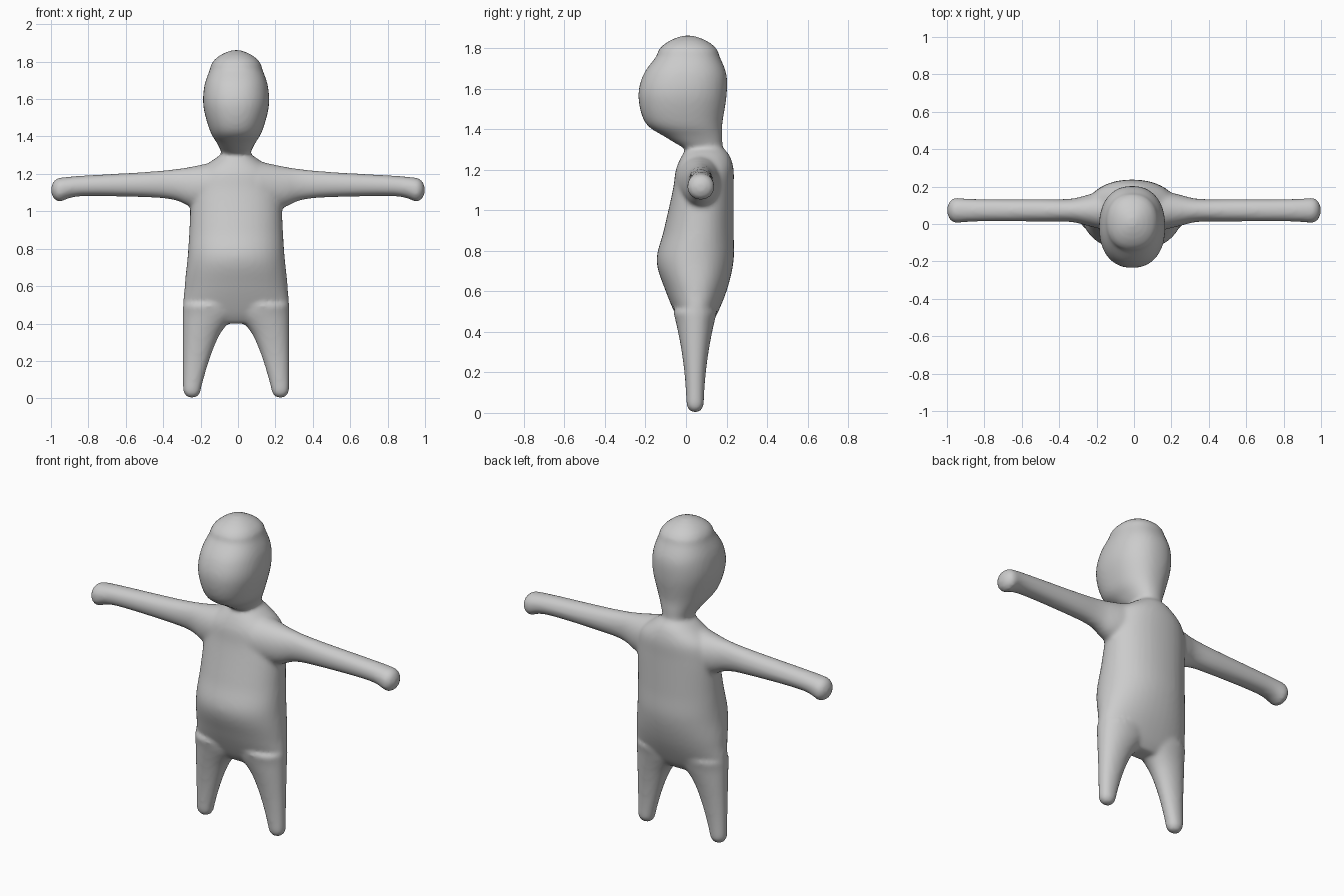
import bpy, bmesh, math
from mathutils import Vector

SIDES = 40
STEPS = 6

cube = bpy.data.objects.get("Cube")
if cube:
    bpy.data.objects.remove(cube, do_unlink=True)


def smooth_rows(rows):
    """Catmull-Rom interpolation between section rows."""
    rows = [Vector(row) for row in rows]
    result = []
    for i, (start, end) in enumerate(zip(rows, rows[1:])):
        before = rows[max(i - 1, 0)]
        after = rows[min(i + 2, len(rows) - 1)]
        tangent_in, tangent_out = (end - before) / 2, (after - start) / 2
        for step in range(STEPS):
            t = step / STEPS
            blend = t * t * (3 - 2 * t)
            result.append(start.lerp(end, blend)
                          + tangent_in * t * (1 - t) ** 2
                          - tangent_out * t * t * (1 - t))
    return result + [rows[-1]]


def dome_rows(row, height, taper):
    """Close the last section with a rounded end."""
    position, *size = row
    centre_a, half_a, centre_b, half_b = size
    result = []
    for step in range(1, STEPS):
        angle = math.pi / 2 * step / STEPS
        shrink = math.cos(angle) ** taper
        result.append((position + height * math.sin(angle),
                       centre_a, half_a * shrink, centre_b, half_b * shrink))
    return result


def superellipse(angle, power):
    """Point on a unit outline, squarer as the power rises."""
    return [math.copysign(abs(value) ** (2 / power), value)
            for value in (math.cos(angle), math.sin(angle))]


def loft(bm, rows, place, power, dome=0, taper=1):
    """Skin sections of (position, centre a, half a, centre b, half b)."""
    sections = smooth_rows(rows)
    if dome:
        sections += dome_rows(sections[-1], dome, taper)
    outline = [superellipse(math.tau * i / SIDES, power) for i in range(SIDES)]
    rings = [[bm.verts.new(place(position, centre_a + half_a * u, centre_b + half_b * v))
              for u, v in outline]
             for position, centre_a, half_a, centre_b, half_b in sections]
    for ring, following in zip(rings, rings[1:]):
        for i in range(SIDES):
            bm.faces.new((ring[i - 1], ring[i], following[i], following[i - 1]))
    bm.faces.new(rings[0])
    bm.faces.new(rings[-1])


def upright(z, half_width, front, back):
    """Section of the head or torso, set by its front and back lines."""
    return z, -0.01, half_width, (front + back) / 2, (back - front) / 2


def leg_section(z):
    """Straight outer side, arched inner side, deeper towards the hip."""
    outer = 0.285
    inner = 0.2 * math.sqrt(max(0, 1 - z / 0.42))
    depth = 0.043 + 0.26 * z * z
    return z, (outer + inner) / 2, (outer - inner) / 2, 0.045, depth


def arm_section(x, depth, low, high):
    """Section across the arm, set by its lower and upper lines."""
    return x, 0.073, depth, (low + high) / 2, (high - low) / 2


# Head, from the neck to the crown
head = [upright(*row) for row in (
    (1.3, 0.07, 0, 0.18),
    (1.36, 0.1, -0.1, 0.18),
    (1.43, 0.14, -0.2, 0.18),
    (1.56, 0.175, -0.235, 0.2),
    (1.67, 0.17, -0.21, 0.2),
    (1.76, 0.14, -0.145, 0.165))]

# Torso, from the crotch to the neck
torso = [upright(*row) for row in (
    (0.4, 0.12, 0, 0.1),
    (0.46, 0.27, -0.04, 0.14),
    (0.6, 0.275, -0.1, 0.2),
    (0.75, 0.26, -0.145, 0.235),
    (0.9, 0.25, -0.11, 0.235),
    (1.1, 0.24, -0.065, 0.235),
    (1.2, 0.215, -0.05, 0.235),
    (1.27, 0.13, -0.02, 0.215),
    (1.31, 0.07, 0.01, 0.18))]

# Leg from hip to foot, arm from shoulder to hand
leg = [leg_section(step / 20) for step in range(10, 0, -1)]
arm = [arm_section(*row) for row in (
    (0.1, 0.12, 1, 1.27),
    (0.24, 0.085, 1.02, 1.24),
    (0.34, 0.062, 1.06, 1.225),
    (0.5, 0.06, 1.075, 1.21),
    (0.84, 0.06, 1.08, 1.19),
    (0.95, 0.068, 1.05, 1.18))]

bm = bmesh.new()
loft(bm, head, lambda z, x, y: (x, y, z), power=2.25, dome=0.105, taper=1.4)
loft(bm, torso, lambda z, x, y: (x, y, z), power=2.15)
for side in (-1, 1):
    loft(bm, leg, lambda z, x, y: (side * x - 0.01, y, z), power=2.1, dome=-0.05)
    loft(bm, arm, lambda x, y, z: (side * x, y, z), power=2.1, dome=0.05)
bmesh.ops.recalc_face_normals(bm, faces=bm.faces)

mesh = bpy.data.meshes.new("body")
bm.to_mesh(mesh)
bm.free()
body = bpy.data.objects.new("body", mesh)
bpy.context.collection.objects.link(body)

# Fuse the parts into one skin and soften the joins
fuse = body.modifiers.new("fuse", 'REMESH')
fuse.mode = 'VOXEL'
fuse.voxel_size = 0.012
fuse.use_smooth_shade = True
soften = body.modifiers.new("soften", 'SMOOTH')
soften.factor = 0.5
soften.iterations = 8
